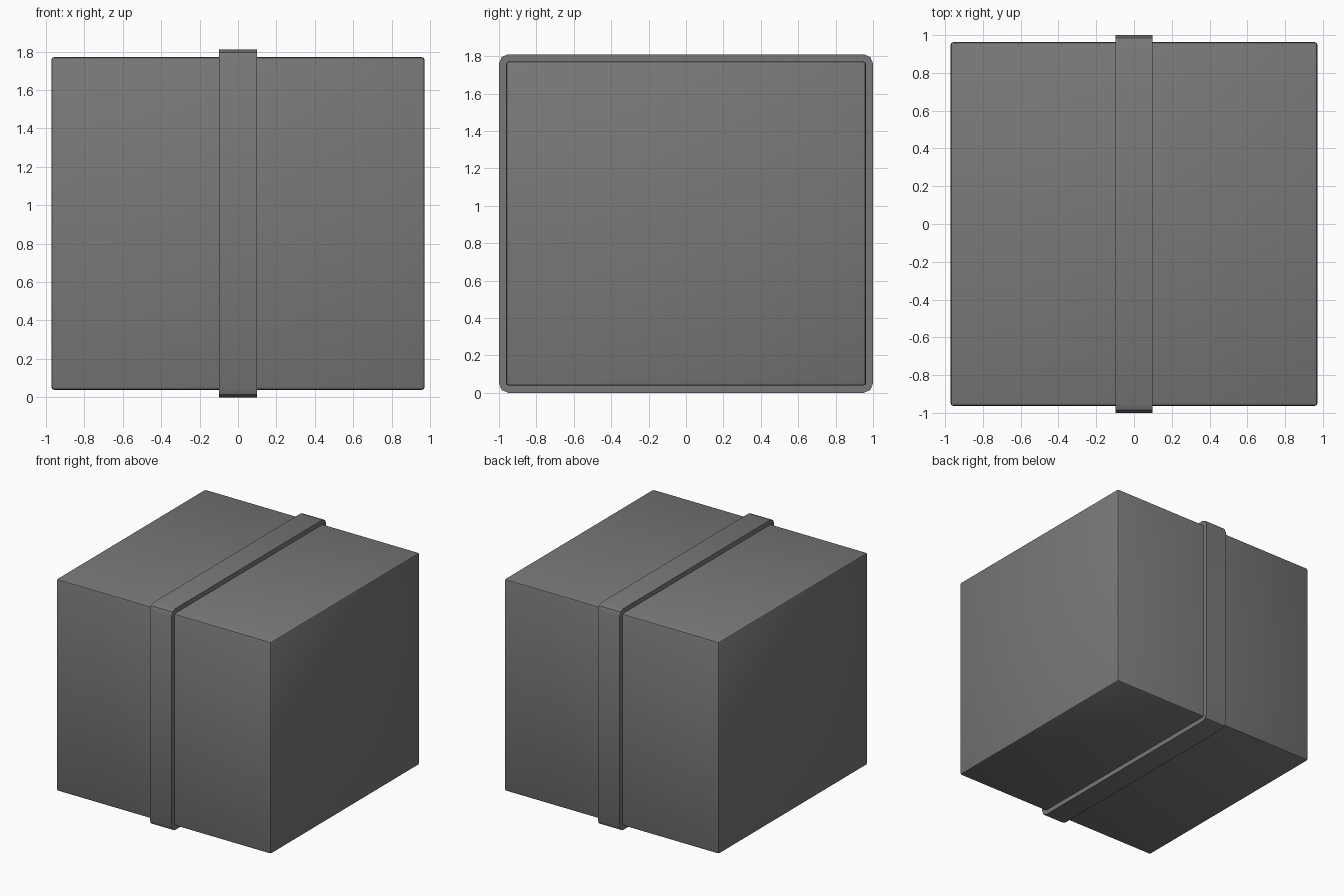
import bpy, bmesh, math

if "Cube" in bpy.data.objects:
    bpy.data.objects.remove(bpy.data.objects["Cube"])

HEIGHT = 1.81
MID = HEIGHT / 2

# Dark grey shared by both parts
dark = bpy.data.materials.new("dark_grey")
dark.diffuse_color = (0.19, 0.19, 0.19, 1)
dark.use_nodes = True
dark.node_tree.nodes["Principled BSDF"].inputs["Base Color"].default_value = dark.diffuse_color


def rounded_rect(hy, hz, r, steps=2):
    """Rounded rectangle in the YZ plane, centred on the box."""
    pts = []
    for i, (sy, sz) in enumerate([(1, 1), (-1, 1), (-1, -1), (1, -1)]):
        for s in range(steps + 1):
            a = math.pi / 2 * (i + s / steps)
            pts.append((sy * (hy - r) + r * math.cos(a),
                        MID + sz * (hz - r) + r * math.sin(a)))
    return pts


def finish(name, bm):
    bmesh.ops.recalc_face_normals(bm, faces=bm.faces)
    me = bpy.data.meshes.new(name)
    bm.to_mesh(me)
    bm.free()
    me.materials.append(dark)
    ob = bpy.data.objects.new(name, me)
    bpy.context.collection.objects.link(ob)
    return ob


# Box body with softly bevelled edges
bm = bmesh.new()
bmesh.ops.create_cube(bm, size=1)
bmesh.ops.scale(bm, vec=(1.944, 1.926, 1.734), verts=bm.verts)
bmesh.ops.translate(bm, vec=(0, 0, MID), verts=bm.verts)
bmesh.ops.bevel(bm, geom=bm.edges[:], offset=0.016, segments=2,
                profile=0.5, affect='EDGES')
finish("box_body", bm)

# Strap: closed band around the front, top, back and bottom
bm = bmesh.new()
outer = rounded_rect(1.0, MID, 0.05)
inner = rounded_rect(0.955, MID - 0.045, 0.01)
w = 0.098
rings = [[bm.verts.new((x, y, z)) for y, z in pts]
         for x, pts in ((-w, inner), (-w, outer), (w, outer), (w, inner))]
n = len(outer)
for k in range(4):
    a, b = rings[k], rings[(k + 1) % 4]
    for i in range(n):
        j = (i + 1) % n
        bm.faces.new((a[i], a[j], b[j], b[i]))
strap = finish("strap", bm)

# Smooth the soft bends, keep the harder corner creases
for ob in bpy.context.collection.objects:
    ob.select_set(True)
bpy.context.view_layer.objects.active = strap
bpy.ops.object.shade_smooth_by_angle(angle=math.radians(35))
